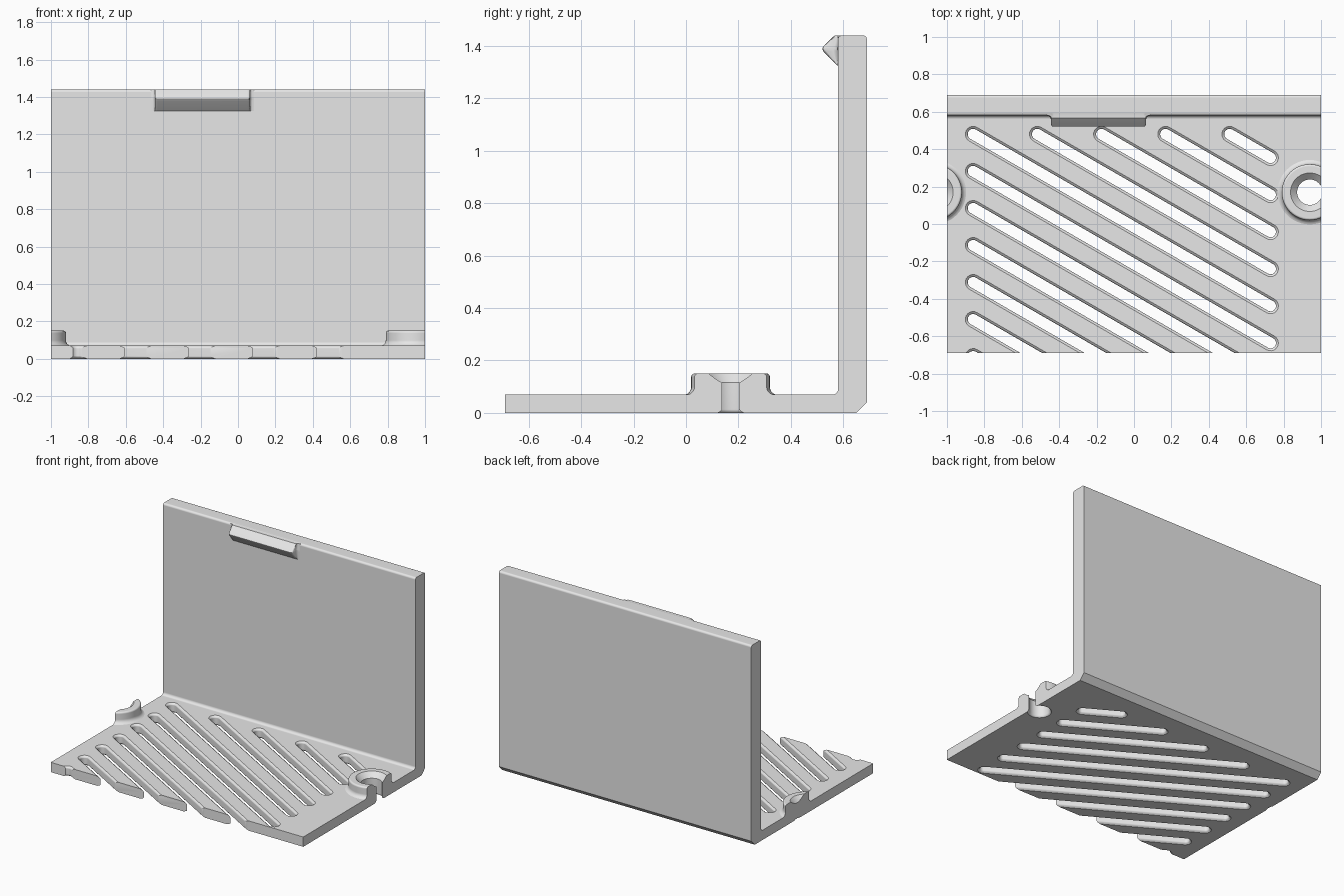
import bpy, bmesh
from math import sin, cos, pi, radians, tan

cube = bpy.data.objects.get("Cube")
if cube:
    bpy.data.objects.remove(cube)

grey = bpy.data.materials.new("plain grey")
grey.use_nodes = True
grey.diffuse_color = (0.8, 0.8, 0.8, 1)
grey.node_tree.nodes["Principled BSDF"].inputs["Base Color"].default_value = (0.8, 0.8, 0.8, 1)


def arc(cx, cy, r, start, end, steps=6):
    angles = [radians(start + (end - start) * i / steps) for i in range(steps + 1)]
    return [(cx + r * cos(a), cy + r * sin(a)) for a in angles]


def loft(bm, rings):
    """Skin a stack of equal-length point rings and cap both ends."""
    loops = [[bm.verts.new(p) for p in ring] for ring in rings]
    for a, b in zip(loops, loops[1:]):
        n = len(a)
        for i in range(n):
            bm.faces.new((a[i], a[(i + 1) % n], b[(i + 1) % n], b[i]))
    bm.faces.new(loops[0])
    bm.faces.new(loops[-1])


def make(name, stacks):
    bm = bmesh.new()
    for rings in stacks:
        loft(bm, rings)
    bmesh.ops.recalc_face_normals(bm, faces=bm.faces)
    mesh = bpy.data.meshes.new(name)
    bm.to_mesh(mesh)
    bm.free()
    mesh.materials.append(grey)
    ob = bpy.data.objects.new(name, mesh)
    bpy.context.collection.objects.link(ob)
    return ob


def extrude_x(profile, x0, x1):
    return [[(x, y, z) for y, z in profile] for x in (x0, x1)]


def revolve(profile, cx, cy, steps=48):
    return [[(cx + r * cos(2 * pi * i / steps), cy + r * sin(2 * pi * i / steps), z)
             for i in range(steps)] for r, z in profile]


def combine(target, tool, operation):
    mod = target.modifiers.new(operation, 'BOOLEAN')
    mod.operation = operation
    mod.solver = 'EXACT'
    mod.object = tool
    graph = bpy.context.evaluated_depsgraph_get()
    mesh = bpy.data.meshes.new_from_object(target.evaluated_get(graph))
    target.modifiers.clear()
    target.data = mesh
    bpy.data.objects.remove(tool)


# Floor and back wall in one L profile
FLOOR, FRONT, BACK, WALL, TOP = 0.07, -0.69, 0.69, 0.58, 1.44
profile = [(FRONT, 0), (0.65, 0), (BACK, 0.04)]
profile += arc(BACK - 0.015, TOP - 0.015, 0.015, 0, 90)
profile += arc(WALL + 0.015, TOP - 0.015, 0.015, 90, 180)
profile += arc(WALL - 0.02, FLOOR + 0.02, 0.02, 0, -90)
profile += [(FRONT, FLOOR)]
bracket = make("bracket", [extrude_x(profile, -1.3, 1.3)])

# Screw bosses with a filleted foot and rounded rim
bosses = [(0.94, 0.17), (-1.07, 0.17)]
boss_side = [(0.18, 0.04)] + arc(0.18, 0.099, 0.03, 270, 180) + arc(0.138, 0.138, 0.012, 0, 90)
combine(bracket, make("screw_bosses", [revolve(boss_side, *c) for c in bosses]), 'UNION')

# Latch lip on the wall, flaring into it at both ends
lip = [(0.61, 1.439), (0.566, 1.439), (0.523, 1.397), (0.52, 1.39),
       (0.523, 1.38), (0.578, 1.324), (0.61, 1.324)]
ends = [(0.02, 0.02), (0.01, 0.06), (0.004, 0.14), (0, 0.33),
        (-0.001, 0.8), (-0.006, 0.95), (-0.015, 1)]
mid, half = -0.19, 0.255
sections = [(mid - half - d, s) for d, s in ends]
sections += [(mid + half + d, s) for d, s in reversed(ends)]
lip_rings = [[(x, WALL + (y - WALL) * s if y < WALL else y, z) for y, z in lip]
             for x, s in sections]
combine(bracket, make("latch_lip", [lip_rings]), 'UNION')

# Countersunk screw holes
bore = [(0.082, -0.003), (0.073, 0.004), (0.068, 0.013),
        (0.068, 0.115), (0.104, 0.151), (0.112, 0.159)]
combine(bracket, make("screw_holes", [revolve(bore, *c) for c in bosses]), 'DIFFERENCE')

# Diagonal vent slots with softened rims
SLOPE = tan(radians(30))
LEFT, RIGHT, REAR, PITCH, RADIUS = -0.86, 0.73, 0.48, 0.198, 0.029
rim = [(0.016, -0.003), (0.011, 0.002), (0.005, 0.006), (0.001, 0.011), (0, 0.015)]
levels = rim + [(g, FLOOR - z) for g, z in reversed(rim)]


def slot(x0, y0, x1, y1):
    rings = []
    for grow, z in levels:
        r = RADIUS + grow
        outline = arc(x0, y0, r, 60, 240, 10) + arc(x1, y1, r, 240, 420, 10)
        rings.append([(x, y, z) for x, y in outline])
    return rings


slots = []
for k in range(-4, 7):
    x0 = LEFT + max(0, -k) * PITCH / SLOPE
    y0 = REAR - max(0, k) * PITCH
    slots.append(slot(x0, y0, RIGHT, y0 - (RIGHT - x0) * SLOPE))
combine(bracket, make("vent_slots", slots), 'DIFFERENCE')

# Trim both sides flush, slicing through the bosses
block = [(-2, -1), (2, -1), (2, 3), (-2, 3)]
combine(bracket, make("side_trim", [extrude_x(block, -1, 1)]), 'INTERSECT')

# Smooth fillets, flat main faces
bpy.ops.object.select_all(action='DESELECT')
bracket.select_set(True)
bpy.context.view_layer.objects.active = bracket
bpy.ops.object.shade_smooth_by_angle(angle=radians(35))
normals = bracket.modifiers.new("flat_main_faces", 'WEIGHTED_NORMAL')
normals.keep_sharp = True
